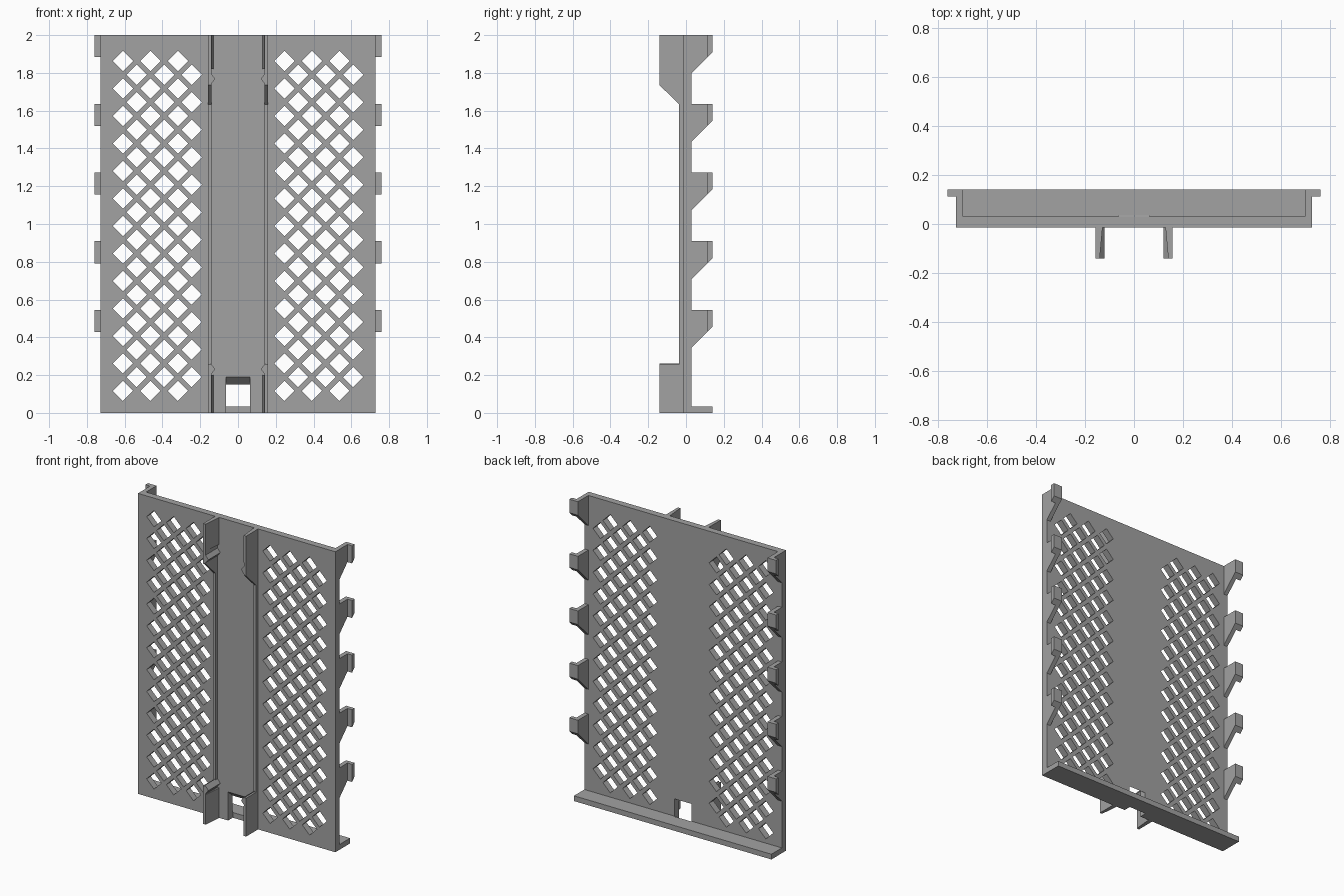
import bpy
import bmesh
from mathutils import Vector

cube = bpy.data.objects.get("Cube")
if cube:
    bpy.data.objects.remove(cube, do_unlink=True)

GREY = (0.36, 0.36, 0.36, 1.0)
grey = bpy.data.materials.new("plain grey")
grey.use_nodes = True
grey.diffuse_color = GREY
grey.node_tree.nodes["Principled BSDF"].inputs["Base Color"].default_value = GREY


def add_prism(bm, points, axis, low, high):
    """Extrude a 2D outline along one axis; the outline uses the other two axes in order."""
    def place(p, depth):
        co = list(p)
        co.insert("xyz".index(axis), depth)
        return Vector(co)
    bottom = [bm.verts.new(place(p, low)) for p in points]
    face = bm.faces.new(bottom)
    moved = bmesh.ops.extrude_face_region(bm, geom=[face])["geom"]
    shift = place((0, 0), high - low)
    bmesh.ops.translate(bm, vec=shift, verts=[g for g in moved if isinstance(g, bmesh.types.BMVert)])


def make_object(name, prisms, mirrored=False):
    bm = bmesh.new()
    for prism in prisms:
        add_prism(bm, *prism)
    bmesh.ops.recalc_face_normals(bm, faces=bm.faces)
    mesh = bpy.data.meshes.new(name)
    bm.to_mesh(mesh)
    bm.free()
    mesh.materials.append(grey)
    obj = bpy.data.objects.new(name, mesh)
    bpy.context.collection.objects.link(obj)
    if mirrored:
        mirror = obj.modifiers.new("mirror", 'MIRROR')
        mirror.use_mirror_merge = False
    return obj


HALF_W = 0.727
FRONT, BACK = -0.014, 0.03
DEPTH = 0.14

# Back plate with the ledge along its bottom edge
ledge_top = 0.035
plate = make_object("plate_with_ledge", [(
    [(FRONT, 0), (DEPTH, 0), (DEPTH, ledge_top), (BACK, ledge_top), (BACK, 2), (FRONT, 2)],
    "x", -HALF_W, HALF_W)])

# Diamond lattice holes: two panels of staggered rows
PITCH = 1.6 / 11
R = 0.054
holes = []
for panel_x, first_stagger in ((-0.609, 0), (0.246, 0)):
    for row in range(25):
        odd = row % 2
        # the right panel continues the same staggering from its own first column
        z = 0.117 + row * PITCH / 2
        for col in range(3):
            x = panel_x + (col + odd / 2 + first_stagger) * PITCH
            holes.append(([(x - R, z), (x, z - R), (x + R, z), (x, z + R)], "y", -0.1, 0.1))

# Slot at the bottom centre with a sloping top
slot = ([(-0.1, -0.1), (0.035, -0.1), (0.035, 0.145), (BACK, 0.15), (FRONT, 0.19), (-0.1, 0.19)],
        "x", -0.063, 0.063)

cutter = make_object("hole_cutter", holes + [slot])
cutter.hide_render = True
cut = plate.modifiers.new("holes", 'BOOLEAN')
cut.operation = 'DIFFERENCE'
cut.solver = 'EXACT'
cut.object = cutter
bpy.context.view_layer.update()
cut_mesh = bpy.data.meshes.new_from_object(
    plate.evaluated_get(bpy.context.evaluated_depsgraph_get()))
plate.modifiers.clear()
plate.data = cut_mesh
bpy.data.objects.remove(cutter, do_unlink=True)

# Hooks on both side edges: a gusset wall with an outward lip
LIP_Y = 0.113
for i in range(5):
    top = 2 - i * 4 / 11
    wall = [(0.02, top), (DEPTH, top), (DEPTH, top - 0.09), (BACK, top - 0.2), (0.02, top - 0.2)]
    lip = [(LIP_Y, top), (DEPTH, top), (DEPTH, top - 0.09), (LIP_Y, top - 0.117)]
    make_object(f"side_hooks_{i + 1}", [
        (wall, "x", 0.698, HALF_W),
        (lip, "x", HALF_W - 0.005, 0.761)], mirrored=True)

# Front rails: tall guide fins at both ends joined by a low rib
rail = [(-0.005, 0), (-DEPTH, 0), (-DEPTH, 0.255), (-0.036, 0.255),
        (-0.036, 1.633), (-DEPTH, 1.735), (-DEPTH, 2), (-0.005, 2)]
IN_X, OUT_X = 0.141, 0.158
make_object("front_rails", [(rail, "x", IN_X, OUT_X)], mirrored=True)

# Tapered thickening on the inner faces of the fins
taper = [(IN_X + 0.004, FRONT + 0.005), (0.128, FRONT + 0.005), (IN_X - 0.001, -DEPTH), (IN_X + 0.004, -DEPTH)]
make_object("fin_tapers", [(taper, "z", 0, 0.2), (taper, "z", 1.82, 2)], mirrored=True)

# Snap ridges on the inner faces of the fins
for name, z in (("lower_snap_ridges", 0.232), ("upper_snap_ridges", 1.768)):
    ridge = [(IN_X + 0.004, z - 0.03), (0.12, z), (IN_X + 0.004, z + 0.03)]
    make_object(name, [(ridge, "y", -DEPTH, FRONT + 0.005)], mirrored=True)
